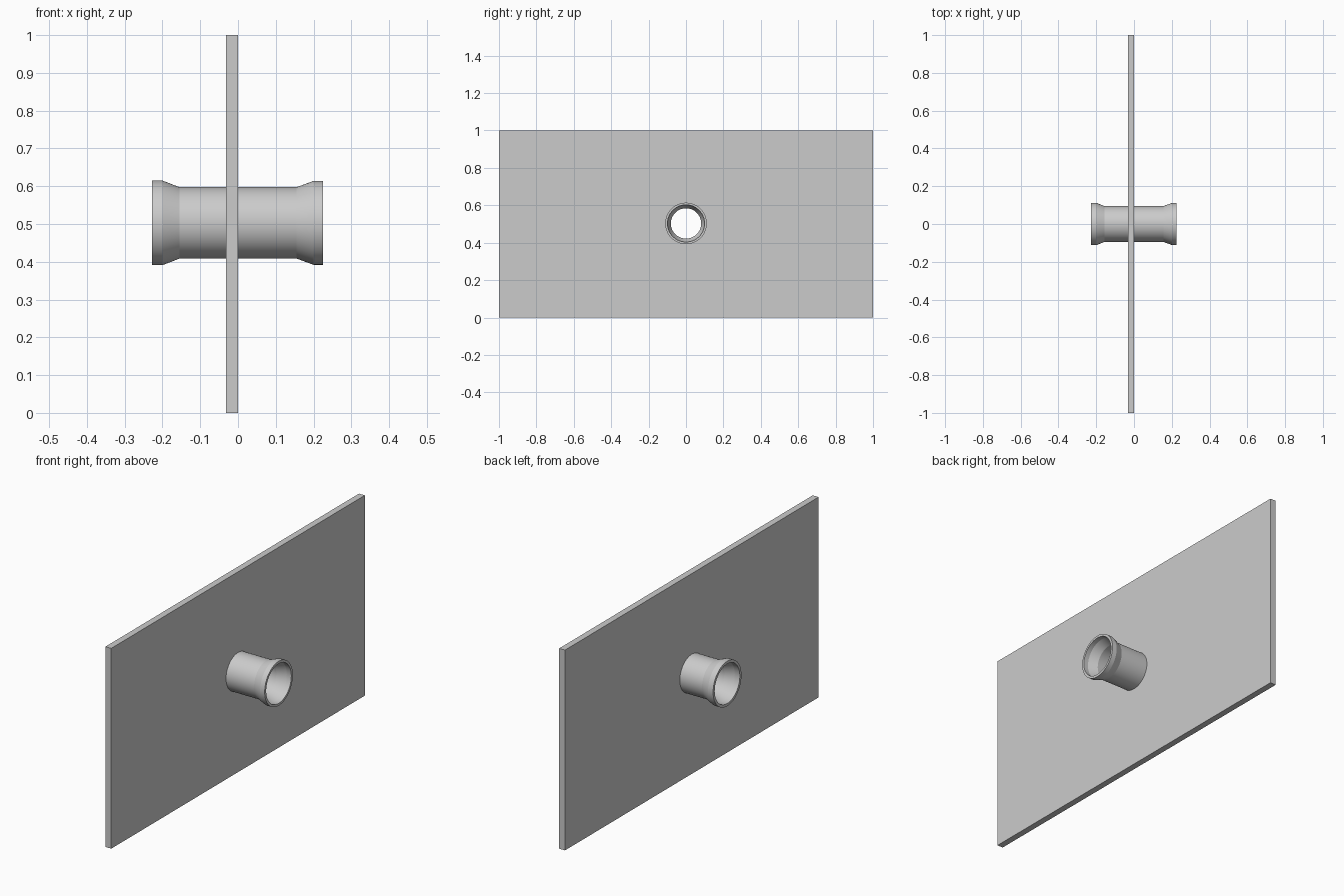
import bpy, math

cube = bpy.data.objects.get("Cube")
if cube:
    bpy.data.objects.remove(cube, do_unlink=True)

grey = bpy.data.materials.new("light grey")
grey.use_nodes = True
colour = (0.6, 0.6, 0.6, 1)
grey.diffuse_color = colour
grey.node_tree.nodes["Principled BSDF"].inputs["Base Color"].default_value = colour

CENTRE_Z = 0.503
SIDES = 64


def activate(obj):
    bpy.ops.object.select_all(action='DESELECT')
    obj.select_set(True)
    bpy.context.view_layer.objects.active = obj


def lathe_x(name, profile):
    """Revolve a closed (x, radius) profile about the pipe axis."""
    n = len(profile)
    verts, faces = [], []
    for i in range(SIDES):
        a = math.tau * i / SIDES
        verts += [(x, r * math.cos(a), r * math.sin(a)) for x, r in profile]
        j = (i + 1) % SIDES
        for k in range(n):
            m = (k + 1) % n
            faces.append((i * n + k, i * n + m, j * n + m, j * n + k))
    mesh = bpy.data.meshes.new(name)
    mesh.from_pydata(verts, [], faces)
    mesh.materials.append(grey)
    obj = bpy.data.objects.new(name, mesh)
    obj.location.z = CENTRE_Z
    bpy.context.collection.objects.link(obj)
    activate(obj)
    bpy.ops.object.mode_set(mode='EDIT')
    bpy.ops.mesh.select_all(action='SELECT')
    bpy.ops.mesh.normals_make_consistent(inside=False)
    bpy.ops.object.mode_set(mode='OBJECT')
    bpy.ops.object.shade_smooth_by_angle(angle=math.radians(15))
    return obj


# Wall panel
bpy.ops.mesh.primitive_cube_add(size=1, location=(-0.016, 0, 0.5))
panel = bpy.context.object
panel.name = "wall_panel"
panel.scale = (0.032, 2, 1)
bpy.ops.object.transform_apply(location=True, scale=True)
panel.data.materials.append(grey)

# Round opening in the panel, hidden inside the pipe wall
bpy.ops.mesh.primitive_cylinder_add(vertices=SIDES, radius=0.088, depth=0.2,
                                    location=(-0.016, 0, CENTRE_Z),
                                    rotation=(0, math.pi / 2, 0))
cutter = bpy.context.object
cutter.name = "opening_cutter"
cutter.hide_render = True
activate(panel)
cut = panel.modifiers.new("opening", 'BOOLEAN')
cut.object = cutter
cut.solver = 'EXACT'
bpy.ops.object.modifier_apply(modifier=cut.name)
bpy.data.objects.remove(cutter, do_unlink=True)

# Pipe with a flared collar at both ends
outer = [(-0.228, 0.112), (-0.2, 0.112), (-0.155, 0.0945),
         (0.155, 0.0945), (0.2, 0.111), (0.225, 0.111)]
inner = [(0.225, 0.099), (0.2, 0.099), (0.155, 0.081),
         (-0.155, 0.081), (-0.2, 0.099), (-0.228, 0.099)]
lathe_x("flared_pipe", outer + inner)
